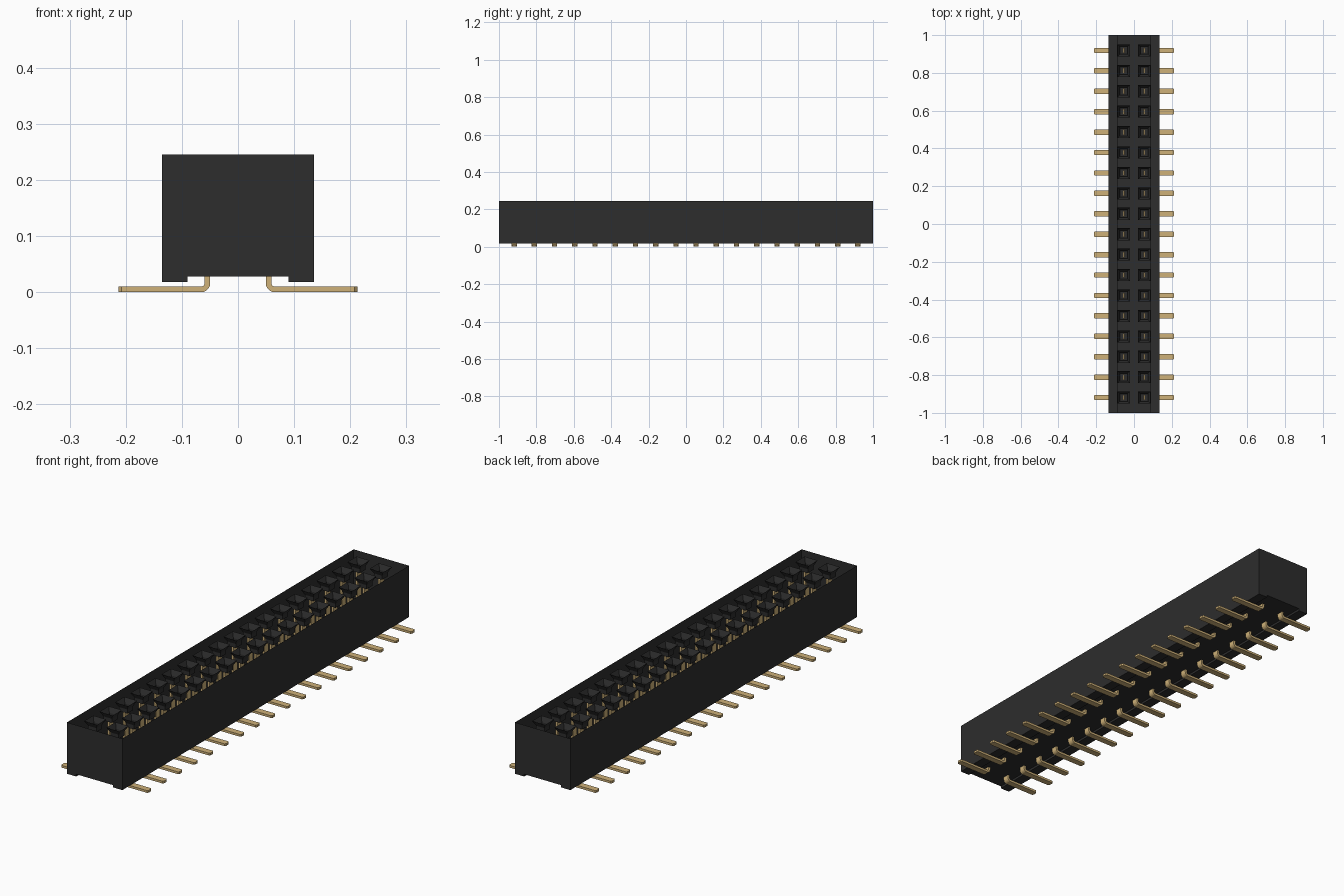
import bpy, bmesh, math
from mathutils import Vector

if "Cube" in bpy.data.objects:
    bpy.data.objects.remove(bpy.data.objects["Cube"], do_unlink=True)

PITCH = 0.1081
COUNT = 18
TOP = 0.245
ROW_X = 0.0545


def material(name, color):
    m = bpy.data.materials.new(name)
    m.use_nodes = True
    m.diffuse_color = (*color, 1)
    m.node_tree.nodes["Principled BSDF"].inputs["Base Color"].default_value = (*color, 1)
    return m


black = material("black plastic", (0.026, 0.026, 0.026))
gold = material("gold contact", (0.62, 0.44, 0.19))


def finish(bm, name, mat):
    mesh = bpy.data.meshes.new(name)
    bm.to_mesh(mesh)
    bm.free()
    mesh.materials.append(mat)
    ob = bpy.data.objects.new(name, mesh)
    bpy.context.collection.objects.link(ob)
    return ob


def loft(bm, rings, cap_start=True, cap_end=True):
    """Join closed rings of points with quads."""
    vs = [[bm.verts.new(p) for p in ring] for ring in rings]
    n = len(vs[0])
    for a, b in zip(vs, vs[1:]):
        for i in range(n):
            j = (i + 1) % n
            bm.faces.new((a[i], a[j], b[j], b[i]))
    if cap_start:
        bm.faces.new(vs[0][::-1])
    if cap_end:
        bm.faces.new(vs[-1])


def square(x, y, z, size):
    h = size / 2
    return [(x - h, y - h, z), (x + h, y - h, z), (x + h, y + h, z), (x - h, y + h, z)]


positions = [(side, (i - (COUNT - 1) / 2) * PITCH) for side in (-1, 1) for i in range(COUNT)]

# Housing: thin shell with a channel along the underside, open at the top
half = [(0.135, TOP), (0.135, 0.018), (0.09, 0.018), (0.09, 0.028)]
profile = [(-x, z) for x, z in half] + half[::-1]
bm = bmesh.new()
front = [bm.verts.new((x, -1, z)) for x, z in profile]
back = [bm.verts.new((x, 1, z)) for x, z in profile]
for i in range(len(profile) - 1):
    bm.faces.new((front[i + 1], front[i], back[i], back[i + 1]))
bm.faces.new(front)
bm.faces.new(back[::-1])
finish(bm, "housing", black)

# Sockets: square funnels leading into short shafts with a floor
bm = bmesh.new()
for side, y in positions:
    x = side * ROW_X
    loft(bm, [square(x, y, TOP, 0.064), square(x, y, TOP - 0.022, 0.04),
              square(x, y, TOP - 0.04, 0.04)], cap_start=False)
finish(bm, "sockets", black)

# Contacts: flat strips that drop through the floor and bend outward into feet
THICK, WIDTH, RADIUS = 0.01, 0.028, 0.011
bend = [math.radians(a) for a in range(0, 91, 18)]
path = [(ROW_X, TOP - 0.03, 1, 0, WIDTH)]
for a in bend:
    path.append((ROW_X + RADIUS * (1 - math.cos(a)), THICK / 2 + RADIUS * (1 - math.sin(a)),
                 math.cos(a), math.sin(a), WIDTH))
path += [(0.208, THICK / 2, 0, 1, WIDTH), (0.213, THICK / 2, 0, 1, WIDTH - 0.01)]

bm = bmesh.new()
for side, y in positions:
    rings = []
    for x, z, nx, nz, w in path:
        c = Vector((x, 0, z))
        n = Vector((nx, 0, nz)) * THICK / 2
        ring = [c + n * s + Vector((0, t * w / 2, 0))
                for s, t in ((-1, -1), (1, -1), (1, 1), (-1, 1))]
        rings.append([(side * p.x, y + p.y, p.z) for p in ring])
    loft(bm, rings)
bmesh.ops.recalc_face_normals(bm, faces=bm.faces)
finish(bm, "contacts", gold)
